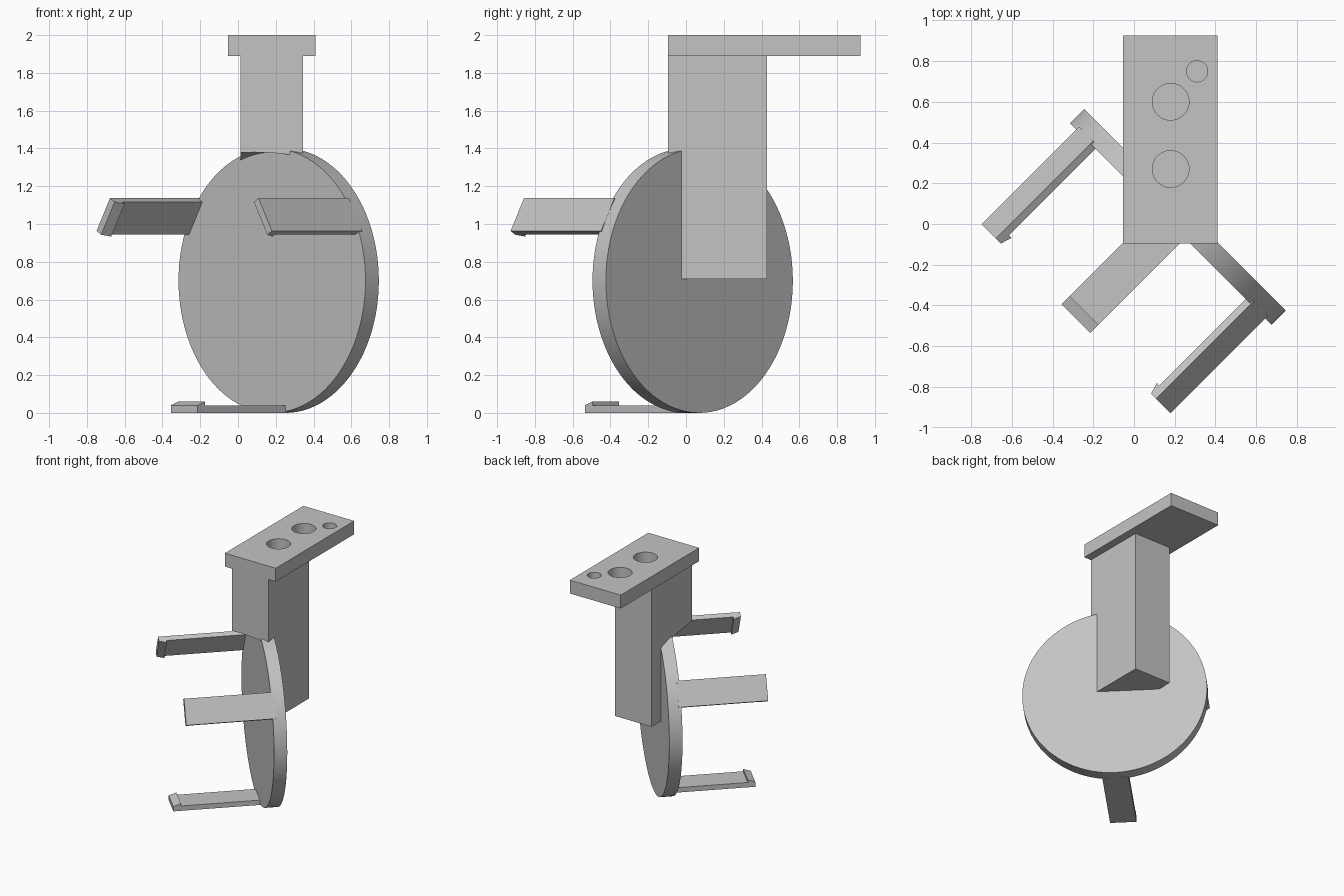
import bpy, bmesh, math
from mathutils import Matrix

default = bpy.data.objects.get("Cube")
if default:
    bpy.data.objects.remove(default, do_unlink=True)

grey = bpy.data.materials.new("plain grey")
grey.use_nodes = True
grey.diffuse_color = (0.55, 0.55, 0.55, 1)
grey.node_tree.nodes["Principled BSDF"].inputs["Base Color"].default_value = (0.55, 0.55, 0.55, 1)

# Wheel frame: local y points out of the disc's front face
FRAME = Matrix.Translation((0.18, 0, 0.70)) @ Matrix.Rotation(math.radians(135), 4, 'Z')
RADIUS = 0.70


def finish(name, bm, matrix=Matrix()):
    bmesh.ops.recalc_face_normals(bm, faces=bm.faces)
    mesh = bpy.data.meshes.new(name)
    bm.to_mesh(mesh)
    bm.free()
    mesh.transform(matrix)
    mesh.materials.append(grey)
    obj = bpy.data.objects.new(name, mesh)
    bpy.context.collection.objects.link(obj)
    return obj


def box(name, low, high):
    bm = bmesh.new()
    bmesh.ops.create_cube(bm, size=1)
    for v in bm.verts:
        v.co = [(a + b) / 2 + c * (b - a) for a, b, c in zip(low, high, v.co)]
    return finish(name, bm)


def cylinder(name, radius, depth, matrix, sides=96):
    bm = bmesh.new()
    bmesh.ops.create_cone(bm, cap_ends=True, segments=sides, radius1=radius,
                          radius2=radius, depth=depth)
    return finish(name, bm, matrix)


def cut(obj, cutter):
    cutter.hide_render = True
    cutter.hide_viewport = True
    mod = obj.modifiers.new("cut", 'BOOLEAN')
    mod.operation = 'DIFFERENCE'
    mod.solver = 'EXACT'
    mod.object = cutter


def smooth(obj):
    bpy.ops.object.select_all(action='DESELECT')
    obj.select_set(True)
    bpy.context.view_layer.objects.active = obj
    bpy.ops.object.shade_smooth_by_angle(angle=math.radians(30))


def along_axis(y):
    return FRAME @ Matrix.Translation((0, y, 0)) @ Matrix.Rotation(math.pi / 2, 4, 'X')


# Disc
smooth(cylinder("disc", RADIUS, 0.1, along_axis(-0.05)))

# Three clip arms with a wedge lip, spaced evenly around the disc
REACH, LIP = 0.657, 0.057
profile = [(-0.02, 0), (REACH, 0), (REACH, 0.04), (REACH - LIP, 0.06),
           (REACH - LIP, 0.04), (-0.02, 0.04)]
for i, name in enumerate(("lower_arm", "left_arm", "right_arm")):
    bm = bmesh.new()
    face = bm.faces.new([bm.verts.new((-0.1, y, z - RADIUS)) for y, z in profile])
    side = bmesh.ops.extrude_face_region(bm, geom=[face])["geom"]
    bmesh.ops.translate(bm, vec=(0.2, 0, 0),
                        verts=[g for g in side if isinstance(g, bmesh.types.BMVert)])
    finish(name, bm, FRAME @ Matrix.Rotation(math.radians(120 * i), 4, 'Y'))

# Stem, with the space in front of the disc kept clear
stem = box("stem", (0.012, -0.095, 0.71), (0.345, 0.43, 1.89))
cut(stem, cylinder("clearance_cutter", 0.68, 0.7, along_axis(0.34)))

# Mounting plate with blind holes
plate = box("mounting_plate", (-0.053, -0.095, 1.89), (0.41, 0.925, 2.0))
for x, y, r in ((0.18, 0.27, 0.09), (0.18, 0.60, 0.09), (0.31, 0.75, 0.052)):
    cut(plate, cylinder("hole_cutter", r, 0.2, Matrix.Translation((x, y, 2.0)), 48))
smooth(stem)
smooth(plate)
